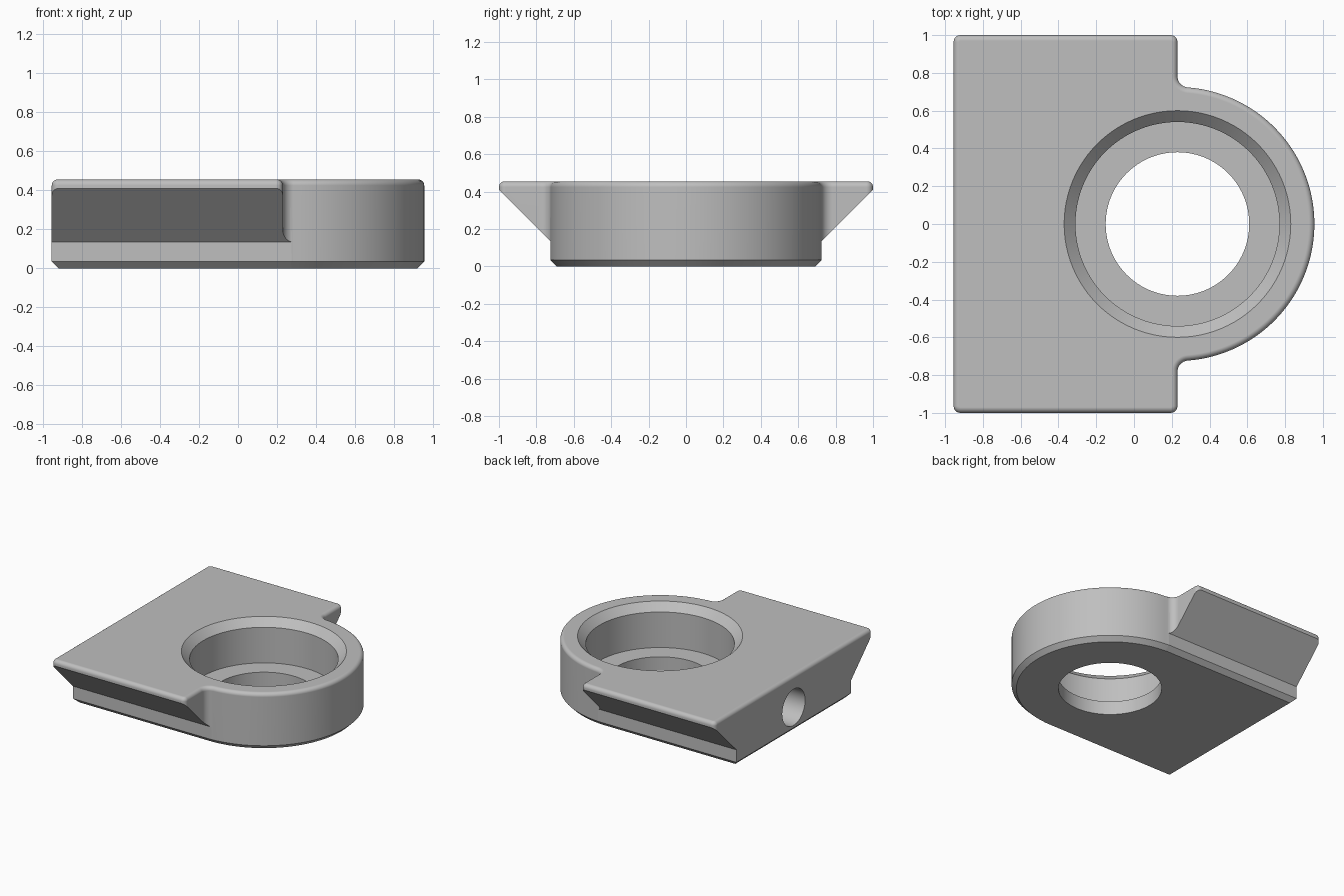
import bpy
import bmesh
from math import sin, cos, pi, atan2, sqrt, radians

if "Cube" in bpy.data.objects:
    bpy.data.objects.remove(bpy.data.objects["Cube"])

LEFT, CX, R = -0.955, 0.23, 0.725      # back edge, ring centre and outer radius
WING, TOP = 1.0, 0.455                 # half width over the wings, height
CORNER, FILLET, ROUND, CHAMFER = 0.036, 0.06, 0.03, 0.035

metal = bpy.data.materials.new("plain grey")
metal.use_nodes = True
grey = (0.52, 0.52, 0.52, 1)
metal.diffuse_color = grey
metal.node_tree.nodes["Principled BSDF"].inputs["Base Color"].default_value = grey


def loft(name, rings):
    """Closed solid through rings of equal point count."""
    bm = bmesh.new()
    rows = [[bm.verts.new(p) for p in ring] for ring in rings]
    n = len(rows[0])
    for a, b in zip(rows, rows[1:]):
        for i in range(n):
            j = (i + 1) % n
            bm.faces.new((a[i], a[j], b[j], b[i]))
    bm.faces.new(rows[0])
    bm.faces.new(rows[-1])
    bmesh.ops.recalc_face_normals(bm, faces=bm.faces)
    mesh = bpy.data.meshes.new(name)
    bm.to_mesh(mesh)
    bm.free()
    mesh.materials.append(metal)
    obj = bpy.data.objects.new(name, mesh)
    bpy.context.collection.objects.link(obj)
    return obj


def arc(x, y, r, a, b, n):
    steps = [a + (b - a) * i / n for i in range(n + 1)]
    return [(x + r * cos(t), y + r * sin(t)) for t in steps]


def outline(d, z):
    """Plan outline moved inward by d, at height z."""
    fy = sqrt((R + FILLET) ** 2 - FILLET ** 2)
    lean = atan2(fy, FILLET)
    half = arc(LEFT + CORNER, WING - CORNER, CORNER - d, pi, pi / 2, 6)
    half += arc(CX - CORNER, WING - CORNER, CORNER - d, pi / 2, 0, 6)
    half += arc(CX + FILLET, fy, FILLET + d, pi, pi + lean, 10)
    half += arc(CX, 0, R - d, lean, 0, 40)[1:]
    full = half + [(x, -y) for x, y in reversed(half[:-1])]
    return [(x, y, z) for x, y in full]


def circle(r, z):
    return [(x, y, z) for x, y in arc(CX, 0, r, 0, 2 * pi, 96)[:-1]]


def combine(target, tool, operation):
    mod = target.modifiers.new(operation, "BOOLEAN")
    mod.object, mod.operation, mod.solver = tool, operation, "EXACT"
    bpy.ops.object.select_all(action="DESELECT")
    bpy.context.view_layer.objects.active = target
    target.select_set(True)
    bpy.ops.object.modifier_apply(modifier=mod.name)
    bpy.data.objects.remove(tool)


# Plate with chamfered underside and rounded top rim
rings = [outline(CHAMFER, 0), outline(0, CHAMFER)]
for i in range(7):
    t = i / 6 * pi / 2
    rings.append(outline(ROUND * (1 - cos(t)), TOP - ROUND + ROUND * sin(t)))
body = loft("mounting_block", rings)

# Dovetail section that slopes the undersides of the wings
side = [(R - CHAMFER, 0), (R, CHAMFER), (R, 0.135), (1.01, 0.42), (1.01, 0.6)]
side[0] = (R - CHAMFER - 0.1, -0.1)
section = side + [(-y, z) for y, z in reversed(side)]
dovetail = loft("dovetail_cutter", [[(x, y, z) for y, z in section] for x in (-1.2, 1.2)])
combine(body, dovetail, "INTERSECT")

# Stepped bore with a chamfered mouth
bore = [(0.38, -0.1), (0.38, 0.11), (0.54, 0.11), (0.54, 0.395), (0.66, 0.515)]
combine(body, loft("bore_cutter", [circle(r, z) for r, z in bore]), "DIFFERENCE")

# Blind hole in the flat end
hole = [[(x, y, z) for y, z in arc(0, 0.2, 0.145, 0, 2 * pi, 48)[:-1]] for x in (-1.2, -0.5)]
combine(body, loft("side_hole_cutter", hole), "DIFFERENCE")

# Smooth curves, crisp edges, flat faces kept flat
bpy.ops.object.shade_smooth_by_angle(angle=radians(30))
weighted = body.modifiers.new("flat_faces", "WEIGHTED_NORMAL")
weighted.keep_sharp = True
